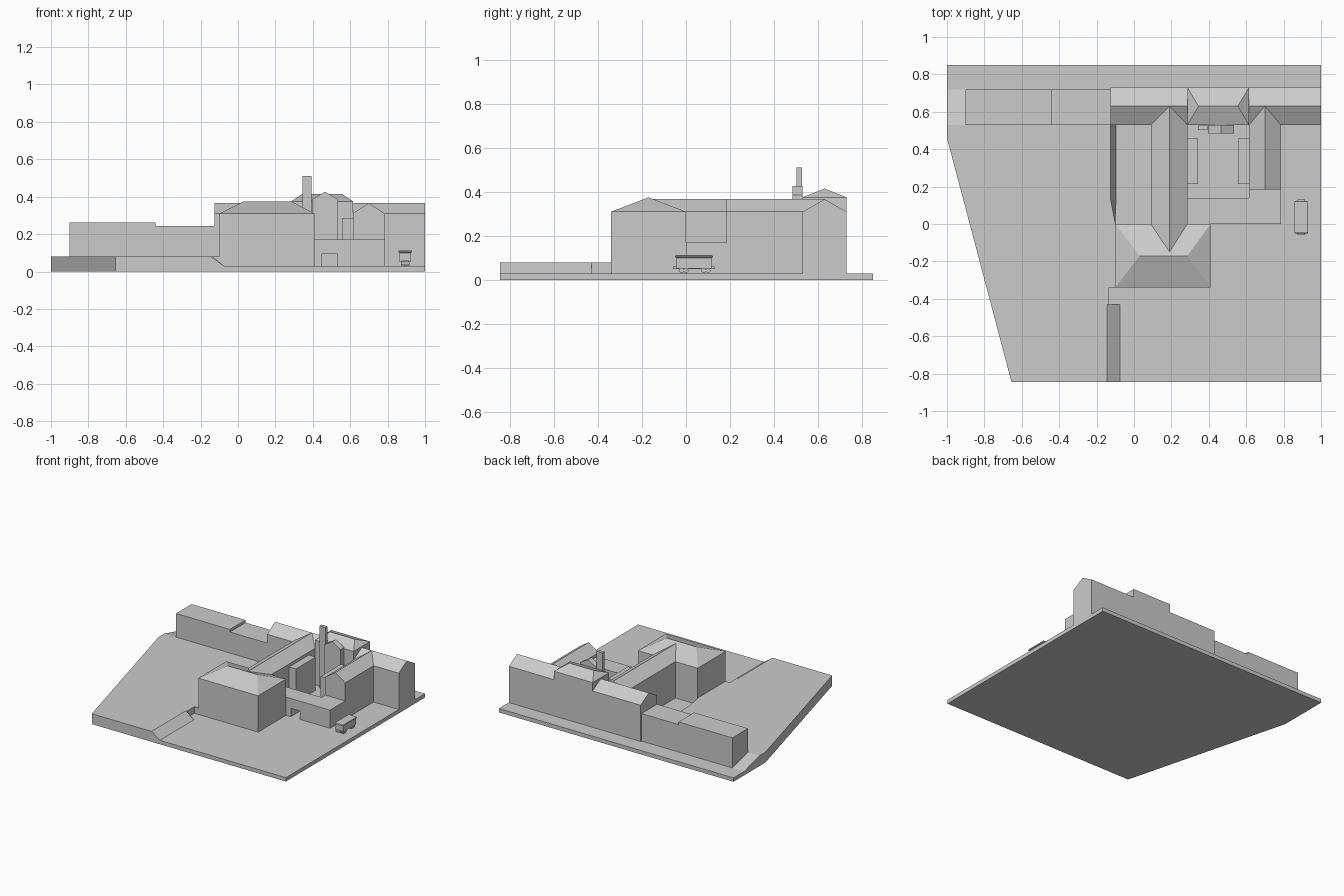
import bpy, bmesh, math

if "Cube" in bpy.data.objects:
    bpy.data.objects.remove(bpy.data.objects["Cube"])

G = 0.03  # ground level


def mesh(name, verts, faces):
    me = bpy.data.meshes.new(name)
    me.from_pydata(verts, [], faces)
    bm = bmesh.new()
    bm.from_mesh(me)
    bmesh.ops.remove_doubles(bm, verts=bm.verts, dist=1e-5)
    bmesh.ops.recalc_face_normals(bm, faces=bm.faces)
    bm.to_mesh(me)
    bm.free()
    ob = bpy.data.objects.new(name, me)
    bpy.context.collection.objects.link(ob)
    return ob


def polys(name, loops):
    """Mesh from a list of point loops, welded together."""
    verts, faces = [], []
    for lp in loops:
        faces.append(list(range(len(verts), len(verts) + len(lp))))
        verts += lp
    return mesh(name, verts, faces)


def rect(x0, x1, y0, y1, z):
    return [(x0, y0, z), (x1, y0, z), (x1, y1, z), (x0, y1, z)]


def box(name, x0, x1, y0, y1, z0, z1):
    return mesh(name, rect(x0, x1, y0, y1, z0) + rect(x0, x1, y0, y1, z1),
                [(3, 2, 1, 0), (4, 5, 6, 7), (0, 1, 5, 4), (1, 2, 6, 5), (2, 3, 7, 6), (3, 0, 4, 7)])


def house(name, x0, x1, y0, y1, eave, ridge, r0, r1, skip=""):
    """Walls plus ridged roof; the ridge may stop short (hip) or overrun (valley).
    skip drops sides (f, r, b, l) that join another building."""
    v = rect(x0, x1, y0, y1, G) + rect(x0, x1, y0, y1, eave) + [(*r0, ridge), (*r1, ridge)]
    walls = dict(f=(0, 1, 5, 4), r=(1, 2, 6, 5), b=(2, 3, 7, 6), l=(3, 0, 4, 7))
    if r0[0] == r1[0]:
        roof = dict(f=(4, 5, 8), r=(5, 6, 9, 8), b=(6, 7, 9), l=(7, 4, 8, 9))
    else:
        roof = dict(f=(4, 5, 9, 8), r=(5, 6, 9), b=(6, 7, 8, 9), l=(7, 4, 8))
    return mesh(name, v, [d[s] for s in "frbl" if s not in skip for d in (walls, roof)])


# Ground: low yard with a raised terrace on the left, joined by short slopes
T = 0.08
crest = [(-.655, -.845), (-.145, -.845), (-.145, -.43), (-.135, -.43), (-.135, -.34), (-.1, -.34),
         (-.1, 0), (-.125, .13), (-.125, .53), (-.126, .53), (-1, .53), (-1, .46)]
foot = [(-.075, -.845), (-.075, -.43), (-.135, -.43), (-.135, -.34), (-.1, -.34),
        (-.1, 0), (-.097, .13), (-.097, .53), (-.126, .72), (-1, .72)]
top = [(*p, T) for p in crest]
low = [(*p, G) for p in foot]
edge = [(-.655, -.845), (1, -.845), (1, .85), (-1, .85), (-1, .46)]
b = [(*p, 0) for p in edge]
u = [(*p, G) for p in edge]
slopes = [[top[i + 1], top[i + 2], low[i + 1], low[i]] for i in range(len(low) - 1)]
polys("ground", [b, top, low[::-1] + u[1:4]] + slopes + [
    [b[0], b[1], u[1], low[0], top[1], top[0]],
    [b[1], b[2], u[2], u[1]],
    [b[2], b[3], u[3], u[2]],
    [b[3], b[4], top[11], top[10], low[9], u[3]],
    [b[4], b[0], top[0], top[11]]])

# Main buildings
house("front_hall", -.1, .41, -.34, 0, .31, .375, (.03, -.17), (.285, -.17))
house("central_wing", .09, .285, 0, .53, .31, .367, (.19, -.15), (.19, .63), "fb")
house("rear_wing_left", -.125, .285, .53, .73, .31, .367, (-.125, .63), (.285, .63), "r")
house("rear_wing_right", .615, 1, .53, .73, .31, .367, (.615, .63), (1, .63), "l")
house("rear_tower_block", .285, .615, .53, .73, .375, .415, (.345, .63), (.555, .63))
house("east_wing", .615, .785, .185, .53, .31, .367, (.70, .185), (.70, .63), "b")
house("boiler_bay", .395, .535, .485, .53, .385, .427, (.465, .485), (.465, .53))
box("chimney", .345, .393, .502, .527, G, .51)

# Flat-roofed sheds on the left
box("long_shed", -.9, -.44, .53, .72, G, .262)
box("link_shed", -.44, -.125, .53, .72, G, .242)

# Low gate range with a passage
gate = [(.285, G), (.285, .17), (.615, .17), (.615, G), (.53, G), (.53, .095), (.45, .095), (.45, G)]
n = len(gate)
mesh("gate_range", [(x, y, z) for y in (0, .14) for x, z in gate],
     [range(n), range(2 * n - 1, n - 1, -1)] + [(i, (i + 1) % n, n + (i + 1) % n, n + i) for i in range(n)])
box("gate_range_end", .615, .785, 0, .185, G, .17)

# Courtyard lean-to blocks
for side, x0, x1 in (("left", .285, .343), ("right", .555, .615)):
    box("courtyard_block_" + side, x0, x1, .215, .457, G, .287)

# Small rail wagon
roof = box("wagon_roof", .857, .931, -.05, .122, .1, .113)
bev = roof.modifiers.new("round", "BEVEL")
bev.width, bev.segments = .006, 2
box("wagon_body", .863, .925, -.043, .115, .052, .1)
box("wagon_frame", .873, .915, -.058, .13, .05, .06)
for y in (-.02, .0, .08, .10):
    bpy.ops.mesh.primitive_cylinder_add(vertices=12, radius=.011, depth=.046,
                                        location=(.894, y, .042), rotation=(0, math.pi / 2, 0))
    bpy.context.object.name = "wagon_wheels"
